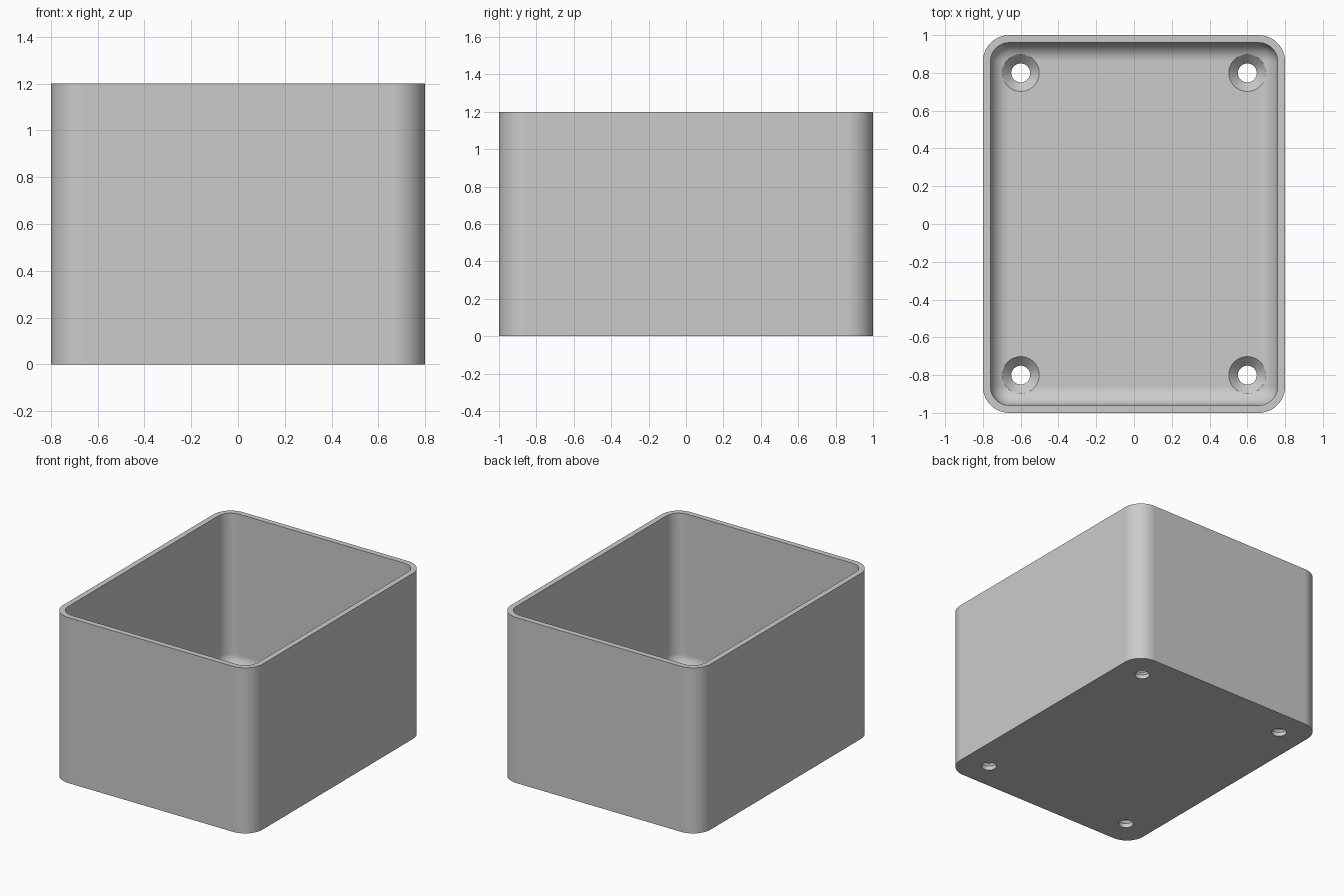
import bpy, bmesh
from math import sin, cos, pi, radians

cube = bpy.data.objects.get("Cube")
if cube:
    bpy.data.objects.remove(cube, do_unlink=True)

HALF_X, HALF_Y, HEIGHT = 0.8, 1.0, 1.2
CORNER, WALL, FLOOR, FILLET = 0.14, 0.04, 0.08, 0.1
STEPS = 12

grey = bpy.data.materials.new("plain grey")
grey.use_nodes = True
colour = (0.6, 0.6, 0.6, 1)
grey.diffuse_color = colour
grey.node_tree.nodes["Principled BSDF"].inputs["Base Color"].default_value = colour


def rounded_ring(bm, inset, z):
    """Rounded rectangle, inset from the outside of the box."""
    r = max(CORNER - inset, 0)
    cx, cy = HALF_X - CORNER, HALF_Y - CORNER
    ring = []
    for q, (sx, sy) in enumerate(((1, 1), (-1, 1), (-1, -1), (1, -1))):
        for i in range(STEPS + 1):
            a = (q + i / STEPS) * pi / 2
            ring.append(bm.verts.new((sx * cx + r * cos(a), sy * cy + r * sin(a), z)))
    return ring


def circle_ring(bm, x, y, r, z, n=48):
    return [bm.verts.new((x + r * cos(2 * pi * i / n), y + r * sin(2 * pi * i / n), z))
            for i in range(n)]


def loft(bm, rings):
    """Skin a stack of rings and cap both ends."""
    for a, b in zip(rings, rings[1:]):
        for i in range(len(a)):
            j = (i + 1) % len(a)
            bm.faces.new((a[i], a[j], b[j], b[i]))
    bm.faces.new(rings[0][::-1])
    bm.faces.new(rings[-1])


def finish(bm, name):
    bmesh.ops.remove_doubles(bm, verts=bm.verts, dist=0.0001)
    bmesh.ops.recalc_face_normals(bm, faces=bm.faces)
    mesh = bpy.data.meshes.new(name)
    bm.to_mesh(mesh)
    bm.free()
    obj = bpy.data.objects.new(name, mesh)
    mesh.materials.append(grey)
    bpy.context.collection.objects.link(obj)
    return obj


# Open box: outer wall, rim, inner wall, then the fillet down to the floor
bm = bmesh.new()
profile = [(0, 0), (0, HEIGHT), (WALL, HEIGHT)]
for k in range(STEPS + 1):
    a = k / STEPS * pi / 2
    profile.append((WALL + FILLET * (1 - cos(a)), FLOOR + FILLET * (1 - sin(a))))
loft(bm, [rounded_ring(bm, inset, z) for inset, z in profile])
box = finish(bm, "open_box")

# Countersunk screw holes in the four corners of the floor
bm = bmesh.new()
for x in (-0.6, 0.6):
    for y in (-0.8, 0.8):
        loft(bm, [circle_ring(bm, x, y, r, z) for r, z in
                  ((0.05, -0.1), (0.05, 0.03), (0.098, FLOOR), (0.098, 0.3))])
cutter = finish(bm, "screw_hole_cutter")
cutter.hide_render = True

cut = box.modifiers.new("screw holes", 'BOOLEAN')
cut.object = cutter
cut.operation = 'DIFFERENCE'
cut.solver = 'EXACT'

# Bake the cut, then smooth the rounded surfaces only
bpy.context.view_layer.objects.active = box
bpy.ops.object.select_all(action='DESELECT')
box.select_set(True)
bpy.ops.object.modifier_apply(modifier=cut.name)
bpy.data.objects.remove(cutter, do_unlink=True)
bpy.ops.object.shade_smooth_by_angle(angle=radians(30))
normals = box.modifiers.new("even normals", 'WEIGHTED_NORMAL')
normals.keep_sharp = True
